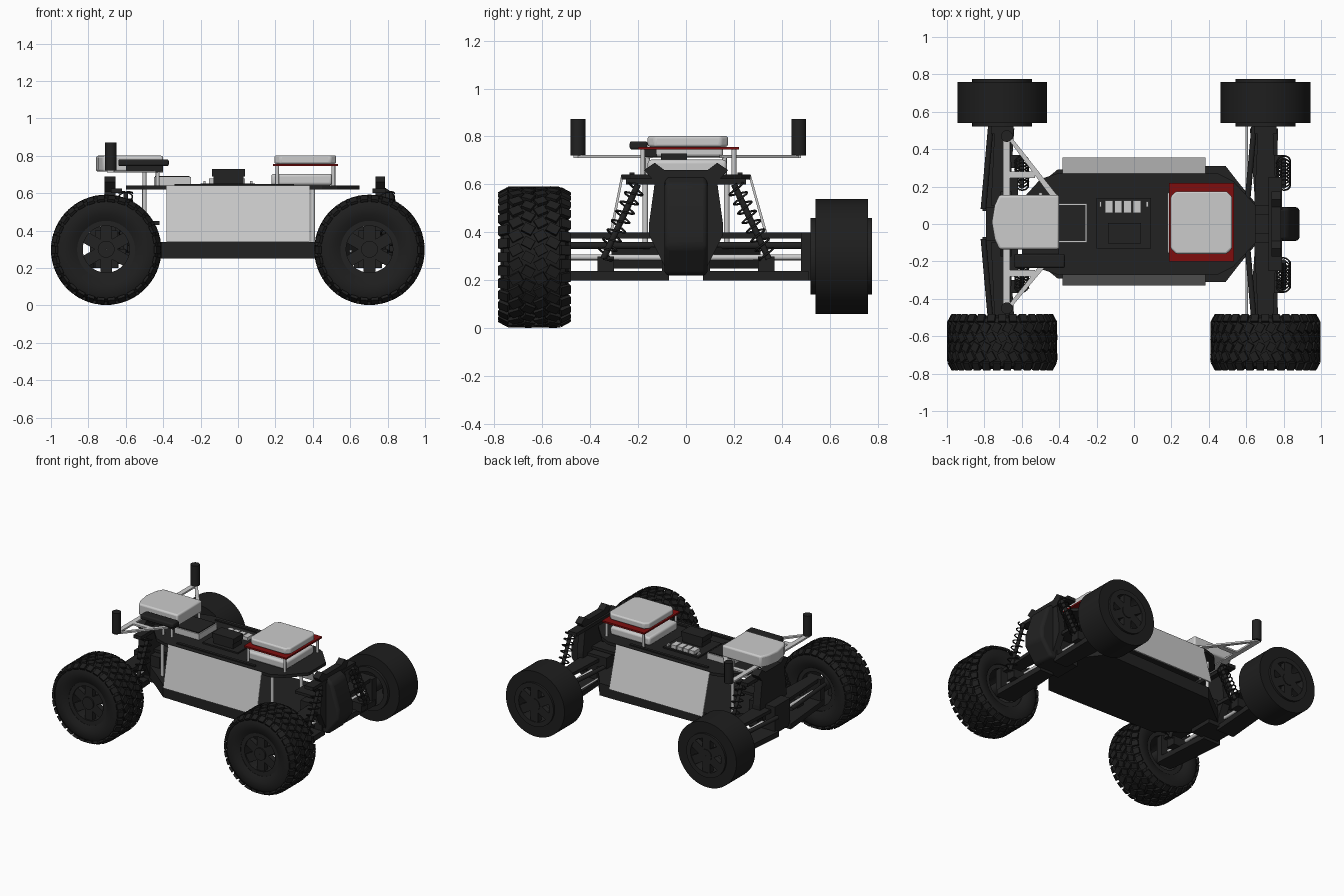
import bpy, bmesh, math
from mathutils import Vector, Matrix

cube = bpy.data.objects.get("Cube")
if cube:
    bpy.data.objects.remove(cube)


def material(name, r, g, b):
    m = bpy.data.materials.new(name)
    m.use_nodes = True
    m.diffuse_color = (r, g, b, 1)
    bsdf = next(n for n in m.node_tree.nodes if n.type == 'BSDF_PRINCIPLED')
    bsdf.inputs["Base Color"].default_value = (r, g, b, 1)
    return m


BLACK = material("black plastic", 0.016, 0.016, 0.016)
RUBBER = material("tyre rubber", 0.013, 0.013, 0.013)
GREY = material("light grey", 0.6, 0.6, 0.6)
RED = material("dark red", 0.21, 0.004, 0.004)


def finish(name, bm, mat, smooth=False, bevel=0.0):
    bmesh.ops.recalc_face_normals(bm, faces=bm.faces)
    me = bpy.data.meshes.new(name)
    bm.to_mesh(me)
    bm.free()
    me.materials.append(mat)
    ob = bpy.data.objects.new(name, me)
    bpy.context.collection.objects.link(ob)
    if bevel:
        mod = ob.modifiers.new("bevel", 'BEVEL')
        mod.width, mod.segments = bevel, 3
    if smooth:
        bpy.ops.object.select_all(action='DESELECT')
        ob.select_set(True)
        bpy.context.view_layer.objects.active = ob
        bpy.ops.object.shade_smooth_by_angle(angle=math.radians(35))
    return ob


def add_box(bm, x, y, z):
    mid = Vector(((x[0] + x[1]) / 2, (y[0] + y[1]) / 2, (z[0] + z[1]) / 2))
    size = (x[1] - x[0], y[1] - y[0], z[1] - z[0], 1)
    bmesh.ops.create_cube(bm, size=1, matrix=Matrix.Translation(mid) @ Matrix.Diagonal(size))


def box(name, x, y, z, mat, bevel=0.0):
    bm = bmesh.new()
    add_box(bm, x, y, z)
    return finish(name, bm, mat, bevel > 0, bevel)


def prism(name, pts, axis, lo, hi, mat, bevel=0.0):
    """Extrude a 2D outline along axis 0, 1 or 2; the other axes stay in order."""
    bm = bmesh.new()

    def ring(h):
        return [bm.verts.new(p[:axis] + (h,) + p[axis:]) for p in pts]
    a, b = ring(lo), ring(hi)
    bm.faces.new(a)
    bm.faces.new(b)
    for i in range(len(a)):
        j = (i + 1) % len(a)
        bm.faces.new((a[i], a[j], b[j], b[i]))
    return finish(name, bm, mat, bevel > 0, bevel)


def rod(name, p, q, r, mat, segs=12):
    p, q = Vector(p), Vector(q)
    d = q - p
    bm = bmesh.new()
    m = Matrix.Translation((p + q) / 2) @ d.to_track_quat('Z', 'Y').to_matrix().to_4x4()
    bmesh.ops.create_cone(bm, cap_ends=True, segments=segs, radius1=r, radius2=r,
                          depth=d.length, matrix=m)
    return finish(name, bm, mat, True)


def lathe(name, profile, centre, mat, segs=64):
    """Revolve a closed (radius, y) loop about the y axis."""
    bm = bmesh.new()
    rings = []
    for i in range(segs):
        a = 2 * math.pi * i / segs
        rings.append([bm.verts.new((centre[0] + r * math.cos(a), centre[1] + y,
                                    centre[2] + r * math.sin(a))) for r, y in profile])
    n = len(profile)
    for i in range(segs):
        a, b = rings[i], rings[(i + 1) % segs]
        for k in range(n):
            bm.faces.new((a[k], b[k], b[(k + 1) % n], a[(k + 1) % n]))
    return finish(name, bm, mat, True)


def mirror_y(pts):
    return pts + [(x, -y) for x, y in reversed(pts)]


# Wheel rim: ring, hub and six spokes
def rim(name, x, y0, y1, out):
    c = (x, 0, 0.3)
    lathe(name + "_rim", [(0.125, y0), (0.16, y0), (0.16, y1), (0.125, y1)], c, BLACK, 48)
    lathe(name + "_hub", [(0.001, y0), (0.045, y0), (0.045, y1), (0.001, y1)], c, BLACK, 24)
    bm = bmesh.new()
    ys = sorted((out, out - math.copysign(0.04, out)))
    for k in range(6):
        part = bmesh.ops.create_cube(bm, size=1)['verts']
        m = (Matrix.Translation(c) @ Matrix.Rotation(k * math.pi / 3 + math.pi / 6, 4, 'Y')
             @ Matrix.Translation((0.085, sum(ys) / 2, 0)) @ Matrix.Diagonal((0.1, 0.04, 0.062, 1)))
        bmesh.ops.transform(bm, matrix=m, verts=part)
    finish(name + "_spokes", bm, BLACK)


# Tread blocks: staggered skewed rows plus tilted shoulder rows
def tread(name, x):
    bm = bmesh.new()
    count = 30
    rows = [(-0.128, 0.045, 0.274, 0.0, 0.0, 0.5), (-0.078, 0.05, 0.286, 0.5, 0.5, 0.0),
            (-0.026, 0.046, 0.286, 0.0, -0.5, 0.0), (0.026, 0.046, 0.286, 0.5, 0.5, 0.0),
            (0.078, 0.05, 0.286, 0.0, -0.5, 0.0), (0.128, 0.045, 0.274, 0.5, 0.0, -0.5)]
    for y, w, r, phase, skew, tilt in rows:
        for k in range(count):
            part = bmesh.ops.create_cube(bm, size=1)['verts']
            m = (Matrix.Translation((x, -0.632, 0.297))
                 @ Matrix.Rotation(2 * math.pi * (k + phase) / count, 4, 'Y')
                 @ Matrix.Translation((r, y, 0)) @ Matrix.Rotation(skew, 4, 'X')
                 @ Matrix.Rotation(-tilt, 4, 'Z') @ Matrix.Diagonal((0.016, w, 0.04, 1)))
            bmesh.ops.transform(bm, matrix=m, verts=part)
    finish(name + "_tread", bm, RUBBER)


for end, x in (("rear", -0.705), ("front", 0.703)):
    n = end + "_right"
    lathe(n + "_tyre", [(0.155, -0.12), (0.19, -0.138), (0.235, -0.142), (0.262, -0.13),
                        (0.278, -0.1), (0.282, 0), (0.278, 0.1), (0.262, 0.13),
                        (0.235, 0.142), (0.19, 0.138), (0.155, 0.12)], (x, -0.632, 0.297), RUBBER)
    tread(n, x)
    rim(n, x, -0.75, -0.52, -0.74)
    n = end + "_left"
    lathe(n + "_tyre", [(0.155, 0.54), (0.24, 0.54), (0.24, 0.76), (0.155, 0.76)],
          (x, 0, 0.3), RUBBER)
    rim(n, x, 0.52, 0.775, 0.77)

# Chassis tray, top deck and leaning side panels
prism("chassis_tray", mirror_y([(-0.66, 0.09), (-0.52, 0.2), (-0.41, 0.29), (0.38, 0.31),
                                (0.49, 0.31), (0.56, 0.22), (0.66, 0.1)]), 2, 0.25, 0.34, BLACK)
prism("top_deck", mirror_y([(-0.6, 0.13), (-0.5, 0.24), (-0.41, 0.27), (0.45, 0.27),
                            (0.53, 0.23), (0.65, 0.1)]), 2, 0.62, 0.642, BLACK)
for side, s, foot in (("right", -1, 0.33), ("left", 1, 0.355)):
    prism(side + "_panel", [(s * foot, 0.34), (s * 0.27, 0.64), (s * 0.26, 0.64),
                            (s * (foot - 0.012), 0.34)], 0, -0.383, 0.383, GREY)
    box(side + "_deck_rail", (-0.34, 0.3), sorted((s * 0.215, s * 0.235)), (0.64, 0.65), BLACK)
    for x in (-0.5, 0.4):
        rod(side + "_deck_post", (x, s * 0.17, 0.33), (x, s * 0.17, 0.63), 0.012, GREY)

# Shock towers, gearboxes and nose
tower = mirror_y([(0.66, 0.09), (0.69, 0.13), (0.66, 0.175), (0.61, 0.13), (0.43, 0.155),
                  (0.39, 0.155), (0.22, 0.07)])
tower = [(y, z) for z, y in tower]
prism("front_shock_tower", tower, 0, 0.735, 0.785, BLACK)
prism("rear_shock_tower", tower, 0, -0.715, -0.655, BLACK)
prism("front_nose", [(0.70, 0.22), (0.80, 0.22), (0.885, 0.34), (0.885, 0.42),
                     (0.83, 0.6), (0.77, 0.64)], 1, -0.09, 0.09, BLACK, 0.02)
box("front_gearbox", (0.58, 0.76), (-0.1, 0.1), (0.22, 0.42), BLACK)
box("rear_gearbox", (-0.79, -0.58), (-0.09, 0.09), (0.22, 0.42), BLACK)
for end, x0, x1 in (("front", 0.5, 0.75), ("rear", -0.68, -0.42)):
    box(end + "_brace", (x0, x1), (-0.05, 0.05), (0.43, 0.45), BLACK)
    box(end + "_shock_bridge", (x1 - 0.03, x1 + 0.04) if end == "front" else (x0, x0 + 0.06),
        (-0.25, 0.25), (0.6, 0.625), BLACK)


# Suspension for each corner
def spring(name, p, q, radius, turns):
    p, q = Vector(p), Vector(q)
    rot = (q - p).to_track_quat('Z', 'Y')
    cu = bpy.data.curves.new(name, 'CURVE')
    cu.dimensions, cu.bevel_depth, cu.bevel_resolution = '3D', 0.0045, 1
    sp = cu.splines.new('POLY')
    n = turns * 16
    sp.points.add(n)
    for i in range(n + 1):
        a = 2 * math.pi * i / 16
        v = p + rot @ Vector((radius * math.cos(a), radius * math.sin(a), (q - p).length * i / n))
        sp.points[i].co = (*v, 1)
    cu.materials.append(BLACK)
    ob = bpy.data.objects.new(name, cu)
    bpy.context.collection.objects.link(ob)
    bpy.ops.object.select_all(action='DESELECT')
    ob.select_set(True)
    bpy.context.view_layer.objects.active = ob
    bpy.ops.object.convert(target='MESH')


for end, xw, xs, xa in (("front", 0.703, 0.8, (0.65, 0.76, 0.77, 0.62)),
                        ("rear", -0.705, -0.6, (-0.81, -0.67, -0.64, -0.77))):
    for side, s in (("right", -1), ("left", 1)):
        n = f"{end}_{side}_"
        lower = [(xa[0], s * 0.07), (xa[1], s * 0.07), (xa[2], s * 0.51), (xa[3], s * 0.51)]
        prism(n + "lower_arm", lower, 2, 0.2, 0.24, BLACK)
        upper = [(xw - 0.06, s * 0.1), (xw + 0.06, s * 0.1), (xw + 0.04, s * 0.51),
                 (xw - 0.04, s * 0.51)]
        prism(n + "upper_arm", upper, 2, 0.375, 0.4, BLACK)
        rod(n + "link", (xw - 0.1, s * 0.08, 0.345), (xw - 0.06, s * 0.53, 0.345), 0.015, BLACK)
        rod(n + "drive_shaft", (xw, s * 0.08, 0.295), (xw, s * 0.56, 0.297), 0.012, GREY)
        box(n + "hub_carrier", (xw - 0.06, xw + 0.06), sorted((s * 0.48, s * 0.53)),
            (0.2, 0.4), BLACK)
        top, foot = (xs, s * 0.2, 0.6), (xs, s * 0.345, 0.29)
        spring(n + "spring", top, foot, 0.036, 8)
        rod(n + "damper", top, foot, 0.013, BLACK)
        box(n + "shock_foot", (min(xs, xw), max(xs, xw)), sorted((s * 0.3, s * 0.37)),
            (0.235, 0.3), BLACK)
rod("steering_rod", (0.602, -0.5, 0.29), (0.602, 0.53, 0.29), 0.007, GREY)

# Stacked computer module at the front of the deck
box("module_lower_case", (0.178, 0.505), (-0.16, 0.17), (0.642, 0.703), GREY, 0.015)
box("module_board", (0.188, 0.535), (-0.2, 0.22), (0.745, 0.757), RED)
prism("module_cover", [(0.195, -0.13), (0.225, -0.16), (0.495, -0.16), (0.525, -0.13),
                       (0.525, 0.145), (0.495, 0.175), (0.225, 0.175), (0.195, 0.145)],
      2, 0.757, 0.802, GREY, 0.01)
for x in (0.21, 0.51):
    for y in (-0.18, 0.2):
        rod("module_post", (x, y, 0.64), (x, y, 0.75), 0.01, GREY)

# Electronics in the middle of the deck
box("controller_box", (-0.45, -0.25), (-0.1, 0.11), (0.642, 0.686), GREY)
box("controller_lid", (-0.445, -0.258), (-0.092, 0.102), (0.685, 0.692), BLACK)
box("circuit_board", (-0.2, 0.09), (-0.13, 0.14), (0.642, 0.652), BLACK)
box("heat_sink", (-0.14, 0.038), (-0.105, 0.005), (0.69, 0.728), BLACK)
box("heat_sink_base", (-0.13, 0.03), (-0.1, 0), (0.65, 0.69), BLACK)
for i in range(4):
    x = -0.155 + i * 0.05
    box("connector", (x, x + 0.042), (0.06, 0.125), (0.65, 0.677), GREY)
for x in (-0.185, 0.065):
    box("small_connector", (x, x + 0.012), (0.09, 0.12), (0.65, 0.665), GREY)

# Rounded rear sensor, its side camera and the antenna frame
prism("sensor_cover", [(-0.4, -0.135), (-0.72, -0.135), (-0.745, -0.08), (-0.76, 0.01),
                       (-0.745, 0.1), (-0.72, 0.155), (-0.4, 0.155)], 2, 0.715, 0.8, GREY, 0.012)
box("side_camera", (-0.64, -0.37), (-0.235, -0.16), (0.745, 0.78), BLACK, 0.01)
box("camera_mount", (-0.6, -0.4), (-0.19, -0.12), (0.715, 0.746), BLACK)
box("frame_crossbar", (-0.7, -0.664), (-0.47, 0.48), (0.71, 0.722), GREY)
for side, s in (("right", -1), ("left", 1)):
    y = 0.45 if s < 0 else 0.47
    prism(side + "_frame_strut", [(-0.685, s * y), (-0.66, s * y), (-0.4, s * 0.14),
                                  (-0.44, s * 0.14)], 2, 0.71, 0.722, GREY)
    box(side + "_frame_bar", (-0.68, -0.53), sorted((s * 0.245, s * 0.28)), (0.71, 0.722), GREY)
    rod(side + "_antenna", (-0.68, s * y, 0.72), (-0.68, s * y, 0.872), 0.031, BLACK, 24)
    for x in (-0.5, -0.43):
        rod(side + "_frame_post", (x, s * 0.16, 0.64), (x, s * 0.16, 0.715), 0.01, GREY)
